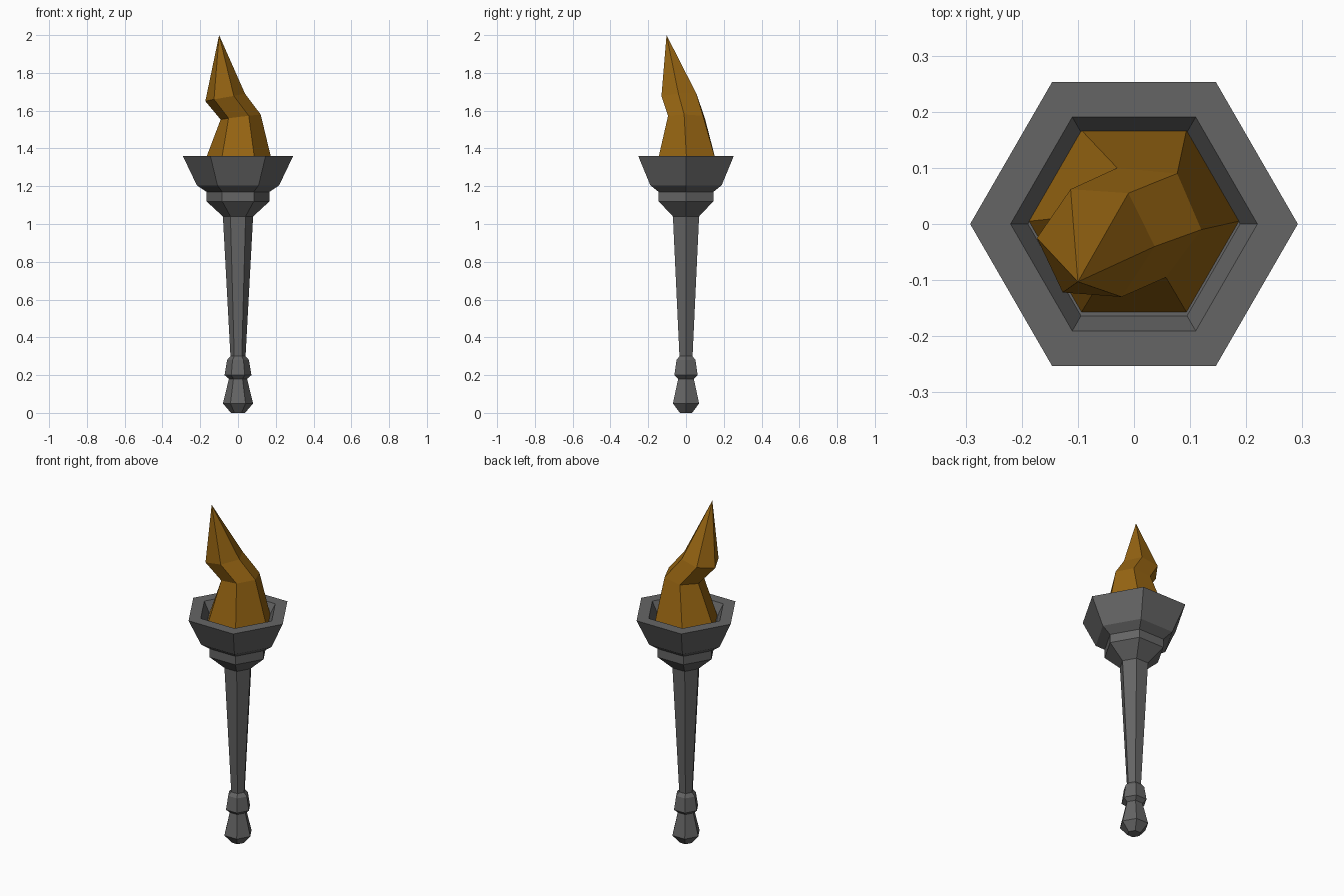
import bpy, bmesh, math

SIDES = 6

cube = bpy.data.objects.get("Cube")
if cube:
    bpy.data.objects.remove(cube, do_unlink=True)


def material(name, color):
    mat = bpy.data.materials.new(name)
    mat.use_nodes = True
    mat.diffuse_color = color
    mat.node_tree.nodes["Principled BSDF"].inputs["Base Color"].default_value = color
    return mat


def hexagon(radius, z, cx=0.0, cy=0.0):
    """Six points, counter-clockwise from +x."""
    angles = [math.tau * i / SIDES for i in range(SIDES)]
    return [(cx + radius * math.cos(a), cy + radius * math.sin(a), z) for a in angles]


def loft(name, rings, mat, tip=None):
    """Skin rings from first to last, closing the end with a cap or a point."""
    bm = bmesh.new()
    loops = [[bm.verts.new(p) for p in ring] for ring in rings]
    for low, high in zip(loops, loops[1:]):
        for i in range(SIDES):
            j = (i + 1) % SIDES
            bm.faces.new((low[i], low[j], high[j], high[i]))
    bm.faces.new(loops[0][::-1])
    last = loops[-1]
    if tip:
        point = bm.verts.new(tip)
        for i in range(SIDES):
            bm.faces.new((last[i], last[(i + 1) % SIDES], point))
    else:
        bm.faces.new(last)
    mesh = bpy.data.meshes.new(name)
    bm.to_mesh(mesh)
    bm.free()
    mesh.materials.append(mat)
    obj = bpy.data.objects.new(name, mesh)
    bpy.context.collection.objects.link(obj)
    return obj


iron = material("dark iron", (0.13, 0.13, 0.13, 1))
fire = material("amber flame", (0.31, 0.13, 0.006, 1))

# Handle: pommel, grip collar and tapered shaft (radius, height)
handle = [(0.037, 0), (0.08, 0.05), (0.048, 0.18), (0.071, 0.2),
          (0.058, 0.28), (0.04, 0.3), (0.08, 1.04)]
loft("handle", [hexagon(r, z) for r, z in handle], iron)

# Bowl: flared neck, band, outer wall, flat rim and recessed floor
bowl = [(0.08, 1.04), (0.167, 1.12), (0.167, 1.17), (0.218, 1.205),
        (0.292, 1.36), (0.22, 1.36), (0.189, 1.3)]
loft("bowl", [hexagon(r, z) for r, z in bowl], iron)

# Flame: bent tongue rising from the bowl to an off-centre tip
waist = [(0.12, -0.01, 1.58), (0.077, 0.09, 1.573), (-0.03, 0.1, 1.56),
         (-0.092, 0.015, 1.553), (-0.05, -0.085, 1.56), (0.057, -0.095, 1.573)]
bend = [(0.037, -0.04, 1.69), (-0.01, 0.055, 1.69), (-0.113, 0.062, 1.67),
        (-0.173, -0.025, 1.65), (-0.127, -0.122, 1.66), (-0.022, -0.13, 1.678)]
loft("flame", [hexagon(0.187, 1.302, cy=0.005), waist, bend], fire, tip=(-0.1, -0.103, 2))
